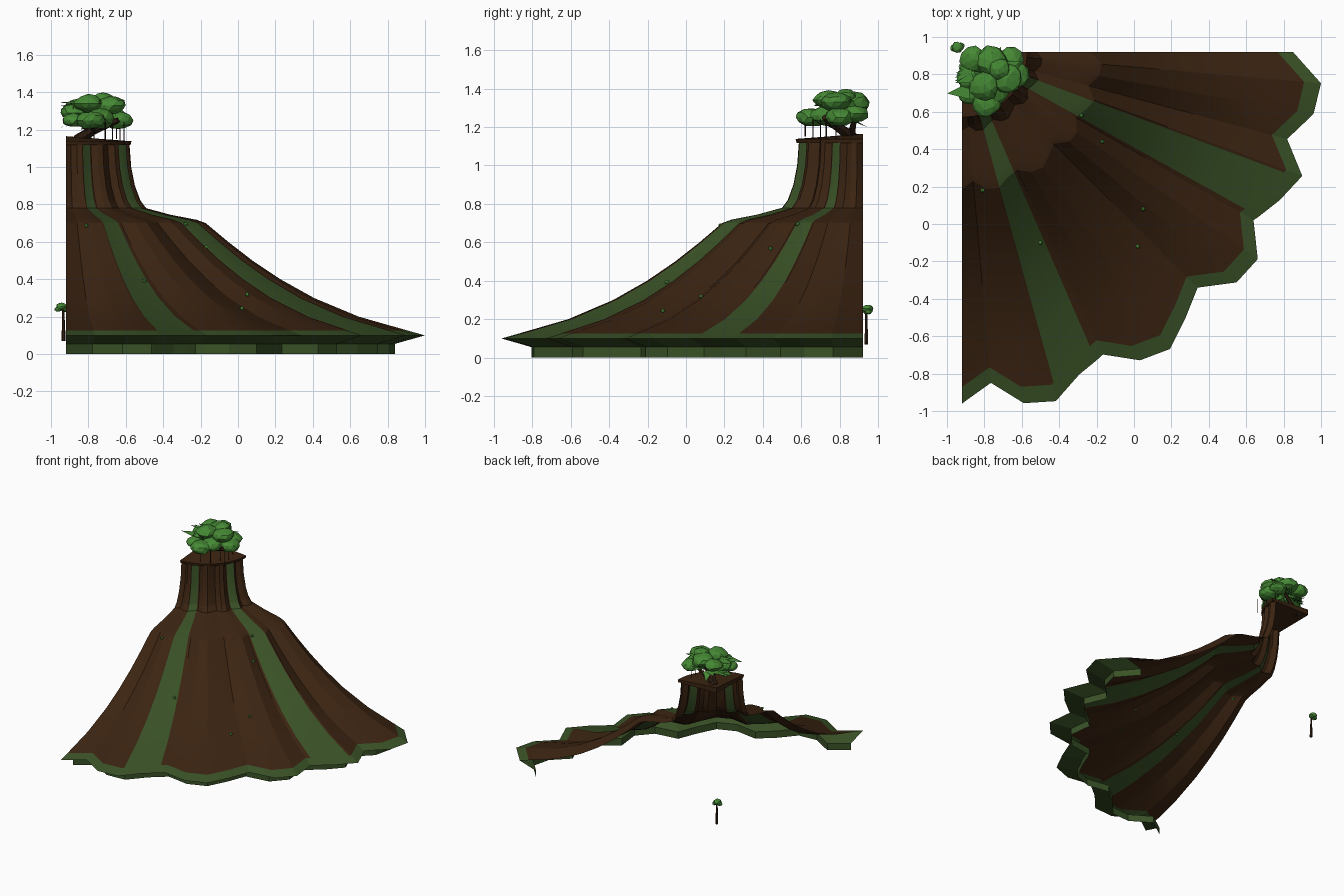
import bpy, bmesh, random
from math import sin, cos, pi, radians, atan2, degrees, hypot
from mathutils import Vector, Matrix

random.seed(4)
if "Cube" in bpy.data.objects:
    bpy.data.objects.remove(bpy.data.objects["Cube"])


def material(name, color):
    m = bpy.data.materials.new(name)
    m.use_nodes = True
    m.diffuse_color = (*color, 1)
    m.node_tree.nodes["Principled BSDF"].inputs["Base Color"].default_value = (*color, 1)
    return m


EARTH = material("earth brown", (0.045, 0.018, 0.006))
MOSS = material("moss green", (0.042, 0.085, 0.02))
LEAF = material("leaf green", (0.06, 0.25, 0.035))
BARK = material("bark brown", (0.03, 0.013, 0.006))
CORNER = Vector((-0.92, 0.92, 0))


def finish(name, bm, mats, smooth=None):
    mesh = bpy.data.meshes.new(name)
    bm.to_mesh(mesh)
    bm.free()
    for m in mats:
        mesh.materials.append(m)
    ob = bpy.data.objects.new(name, mesh)
    bpy.context.collection.objects.link(ob)
    if smooth:
        bpy.ops.object.select_all(action='DESELECT')
        ob.select_set(True)
        bpy.context.view_layer.objects.active = ob
        bpy.ops.object.shade_smooth_by_angle(angle=radians(smooth))
    return ob


# Scalloped rim radius, one value every five degrees of the quarter turn
RIM = [1.77, 1.927, 1.909, 1.80, 1.936, 1.875, 1.80, 1.931, 1.917, 1.782,
       1.859, 1.939, 1.904, 1.785, 1.835, 1.933, 1.907, 1.776, 1.88]
# Slope profile: radius and height
SLOPE = [(.34, 1.13), (.35, 1.0), (.37, .9), (.40, .82), (.43, .78), (.56, .745), (.70, .718),
         (.75, .70), (.87, .6), (1.0, .5), (1.15, .4), (1.33, .3), (1.57, .2), (1.835, .125),
         (1.925, .1)]
STRIPES = [(20.5, 29), (66.5, 74.5)]


def rim(a):
    i = min(int(a / 5), 17)
    t = a / 5 - i
    return RIM[i] * (1 - t) + RIM[i + 1] * t


def polar(a, r, z):
    a = radians(a)
    return CORNER + Vector((r * cos(a), -r * sin(a), z))


def slope_height(r):
    for (r0, z0), (r1, z1) in zip(SLOPE, SLOPE[1:]):
        if r0 <= r <= r1:
            return z0 + (z1 - z0) * (r - r0) / (r1 - r0)
    return SLOPE[-1][1]


def sheet(bm, angles, rows):
    """Grid of quads; rows are (radius, height)."""
    grid = [[bm.verts.new(polar(a, r * rim(a) / 1.925, z)) for a in angles] for r, z in rows]
    for j in range(len(rows) - 1):
        for i in range(len(angles) - 1):
            f = bm.faces.new((grid[j][i], grid[j][i + 1], grid[j + 1][i + 1], grid[j + 1][i]))
            mid = (angles[i] + angles[i + 1]) / 2
            striped = any(lo < mid < hi for lo, hi in STRIPES)
            f.material_index = int(striped or rows[j + 1][1] < .12)


ANGLES = sorted(set(range(0, 91, 5)) | {a for s in STRIPES for a in s})

# Hillside sheet with moss stripes and moss rim
bm = bmesh.new()
sheet(bm, ANGLES, SLOPE)
bmesh.ops.reverse_faces(bm, faces=[f for f in bm.faces if f.normal.z < -.01])
bm.normal_update()
for f in bm.faces:
    if f.normal.dot(f.calc_center_median() - CORNER) < 0:
        f.normal_flip()
finish("hillside", bm, [EARTH, MOSS], 14)

# Undercut and upright skirt below the rim
bm = bmesh.new()
sheet(bm, ANGLES, [(1.925, .1), (1.765, .055), (1.765, 0)])
for f in bm.faces:
    f.material_index = 0
bm.normal_update()
for f in bm.faces:
    c = f.calc_center_median() - CORNER
    if f.normal.x * c.x + f.normal.y * c.y - f.normal.z < 0:
        f.normal_flip()
finish("rim_skirt", bm, [MOSS])

# Thin summit cap with a small overhanging lip
bm = bmesh.new()
tip = bm.verts.new(CORNER + Vector((0, 0, 1.165)))
edge = [bm.verts.new(polar(a, .35, 1.138)) for a in range(0, 91, 10)]
lip = [bm.verts.new(polar(a, .345, 1.118)) for a in range(0, 91, 10)]
under = bm.verts.new(CORNER + Vector((0, 0, 1.12)))
for i in range(9):
    bm.faces.new((tip, edge[i + 1], edge[i]))
    bm.faces.new((edge[i], edge[i + 1], lip[i + 1], lip[i]))
    bm.faces.new((under, lip[i], lip[i + 1]))
bm.faces.new((tip, edge[0], lip[0], under))
bm.faces.new((tip, under, lip[-1], edge[-1]))
bmesh.ops.recalc_face_normals(bm, faces=bm.faces)
finish("summit_cap", bm, [EARTH])


def rod(bm, a, b, r1, r2, sides=6):
    a, b = Vector(a), Vector(b)
    d = b - a
    m = Matrix.Translation((a + b) / 2) @ d.to_track_quat('Z', 'Y').to_matrix().to_4x4()
    bmesh.ops.create_cone(bm, cap_ends=True, segments=sides, radius1=r1, radius2=r2,
                          depth=d.length, matrix=m)


def clump(bm, center, size, flat=.62):
    m = Matrix.Translation(center) @ Matrix.Rotation(random.uniform(0, pi), 4, 'Z')
    new = bmesh.ops.create_icosphere(bm, subdivisions=2, radius=size)["verts"]
    for v in new:
        v.co *= random.uniform(.9, 1.08)
        v.co.z *= flat
    bmesh.ops.transform(bm, matrix=m, verts=new)


def spike(bm, base, direction, length, width):
    d = Vector(direction).normalized()
    side = d.cross(Vector((0, 0, 1))).normalized() * width
    b = Vector(base)
    bm.faces.new([bm.verts.new(p) for p in
                  (b - side, b + d * length, b + side, b + Vector((0, 0, width * .6)))])


# Leaning trunk with branches
bm = bmesh.new()
rod(bm, (-.86, .87, 1.14), (-.77, .79, 1.2), .035, .026)
rod(bm, (-.77, .79, 1.2), (-.64, .72, 1.25), .026, .015)
rod(bm, (-.77, .79, 1.2), (-.78, .66, 1.26), .02, .012)
rod(bm, (-.79, .81, 1.19), (-.88, .76, 1.27), .018, .01)
rod(bm, (-.84, .86, 1.16), (-.72, .88, 1.26), .02, .012)
finish("summit_trunk", bm, [BARK])

# Thin hanging vines
bm = bmesh.new()
for x, y, z in [(-.71, .66, 1.14), (-.67, .73, 1.13), (-.63, .78, 1.14), (-.61, .70, 1.12),
                (-.77, .62, 1.15), (-.65, .86, 1.15)]:
    rod(bm, (x, y, z), (x, y, 1.24), .003, .003, 4)
finish("vines", bm, [BARK])

# Canopy of chunky clumps
bm = bmesh.new()
for x, y, z, s in [(-.79, .65, 1.25, .08), (-.64, .80, 1.25, .08), (-.80, .74, 1.34, .08),
                   (-.68, .78, 1.33, .08), (-.88, .78, 1.29, .07), (-.76, .87, 1.33, .085),
                   (-.74, .73, 1.26, .085), (-.86, .88, 1.32, .07), (-.66, .88, 1.27, .07),
                   (-.88, .70, 1.25, .06), (-.72, .83, 1.36, .06)]:
    clump(bm, (x, y, z), s)
finish("canopy", bm, [LEAF])

# Pointed leaves around the back and side of the canopy
bm = bmesh.new()
for i in range(34):
    a = radians(random.uniform(20, 215))
    base = (-.77 + .1 * cos(a), .81 + .06 * sin(a), random.uniform(1.22, 1.34))
    spike(bm, base, (cos(a), sin(a) * .6, random.uniform(-.3, .3)), random.uniform(.07, .1), .03)
spike(bm, (-.88, .71, 1.31), (-1, -.1, 0), .12, .045)
spike(bm, (-.87, .76, 1.22), (-1, .1, -.1), .09, .03)
finish("pointed_leaves", bm, [LEAF])

# Small separate tree behind the corner
bm = bmesh.new()
rod(bm, (-.932, .938, .07), (-.935, .938, .24), .011, .006)
finish("small_trunk", bm, [BARK])
bm = bmesh.new()
for x, y, z, s in [(-.945, .945, .255, .03), (-.925, .95, .24, .02), (-.962, .94, .24, .02)]:
    clump(bm, (x, y, z), s, .7)
finish("small_canopy", bm, [LEAF])

# Tiny tufts scattered on the slope
bm = bmesh.new()
for x, y in [(.05, .08), (.02, -.12), (-.81, .18), (-.28, .58), (-.17, .44), (-.5, -.1)]:
    dx, dy = x + .92, .92 - y
    a = degrees(atan2(dy, dx))
    z = slope_height(hypot(dx, dy) * 1.925 / rim(a))
    clump(bm, (x, y, z + .005), .011, 1)
finish("tufts", bm, [LEAF])
